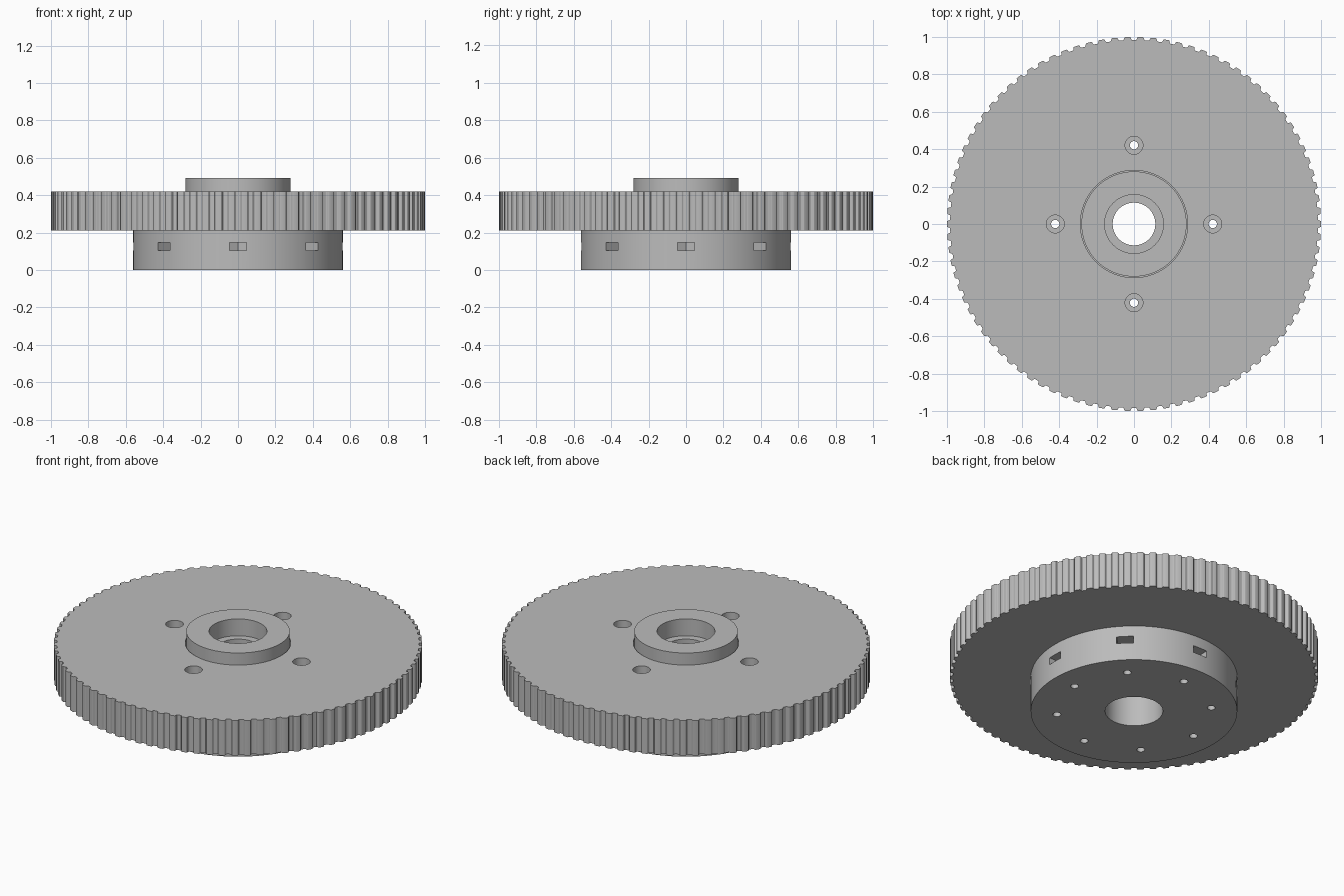
import bpy, bmesh
from math import pi, cos, sin, radians

cube = bpy.data.objects.get("Cube")
if cube:
    bpy.data.objects.remove(cube, do_unlink=True)

grey = bpy.data.materials.new("plain_grey")
grey.use_nodes = True
colour = (0.5, 0.5, 0.5, 1)
grey.diffuse_color = colour
grey.node_tree.nodes["Principled BSDF"].inputs["Base Color"].default_value = colour

GEAR_BASE, GEAR_TOP, HUB_TOP = 0.211, 0.421, 0.491
BOLT_R, TEETH = 0.421, 90


def make_object(name, bm):
    bmesh.ops.recalc_face_normals(bm, faces=bm.faces)
    mesh = bpy.data.meshes.new(name)
    bm.to_mesh(mesh)
    bm.free()
    mesh.materials.append(grey)
    obj = bpy.data.objects.new(name, mesh)
    bpy.context.collection.objects.link(obj)
    return obj


def prism(name, outline, z0, z1):
    """Extrude a flat outline from z0 up to z1."""
    bm = bmesh.new()
    face = bm.faces.new([bm.verts.new((x, y, z0)) for x, y in outline])
    top = bmesh.ops.extrude_face_region(bm, geom=[face])["geom"]
    bmesh.ops.translate(bm, vec=(0, 0, z1 - z0),
                        verts=[v for v in top if isinstance(v, bmesh.types.BMVert)])
    return make_object(name, bm)


def circle(r, n, cx=0, cy=0):
    return [(cx + r * cos(2 * pi * i / n), cy + r * sin(2 * pi * i / n)) for i in range(n)]


def lathe(name, profile, n):
    """Spin a closed (radius, height) profile about z."""
    bm = bmesh.new()
    rings = [[bm.verts.new((x, y, z)) for x, y in circle(r, n)] for r, z in profile]
    for a, b in zip(rings, rings[1:] + rings[:1]):
        for i in range(n):
            j = (i + 1) % n
            bm.faces.new((a[i], a[j], b[j], b[i]))
    return make_object(name, bm)


def cut(target, cutter):
    """Subtract the cutter for good, then discard it."""
    mod = target.modifiers.new("cut", "BOOLEAN")
    mod.operation, mod.solver, mod.object = "DIFFERENCE", "EXACT", cutter
    bpy.context.view_layer.objects.active = target
    bpy.ops.object.modifier_apply(modifier=mod.name)
    bpy.data.objects.remove(cutter, do_unlink=True)


def polar(angle, radial, across=0):
    return (radial * cos(angle) - across * sin(angle),
            radial * sin(angle) + across * cos(angle))


# Toothed ring: rounded trapezoid grooves (half width, depth) around the rim
groove = [(0.0229, 0), (0.0204, 0.0006), (0.0184, 0.0022), (0.0175, 0.0038),
          (0.0142, 0.0129), (0.0127, 0.0151), (0.0105, 0.0164), (0.0087, 0.0167)]
rim = []
for i in range(TEETH):
    a = -pi / 2 + 2 * pi * i / TEETH
    rim += [polar(a, cos(w) - d, -w) for w, d in groove]
    rim += [polar(a, cos(w) - d, w) for w, d in reversed(groove)]
gear = prism("toothed_ring", rim, GEAR_BASE, GEAR_TOP)
cut(gear, prism("centre_cutter", circle(0.2865, 128), 0.1, 0.6))

# Flange and hub with a stepped bore
hub = lathe("flanged_hub", [
    (0.157, 0), (0.561, 0), (0.561, GEAR_BASE), (0.281, GEAR_BASE),
    (0.281, HUB_TOP), (0.157, HUB_TOP), (0.157, 0.39), (0.114, 0.39),
    (0.114, 0.365), (0.157, 0.365)], 128)

# Bolt holes, with radial nut slots in the flange and sunk heads in the ring
for i in range(8):
    a = i * pi / 4
    cx, cy = polar(a, BOLT_R)
    half = 0.046
    tip = half * 2 / 3 ** 0.5
    slot = [polar(a, r, s) for r, s in [
        (0.7, -half), (0.7, half), (BOLT_R - tip / 2, half),
        (BOLT_R - tip, 0), (BOLT_R - tip / 2, -half)]]
    cut(hub, prism("slot_cutter", slot, 0.105, 0.147))
    cut(hub, prism("hole_cutter", circle(0.022, 24, cx, cy), -0.1, 0.3))
    if i % 2 == 0:
        cut(gear, prism("hole_cutter", circle(0.022, 24, cx, cy), 0.1, 0.6))
        cut(gear, prism("head_cutter", circle(0.048, 32, cx, cy), 0.32, 0.6))

# Smooth round walls, crisp edges
for obj in (gear, hub):
    bpy.ops.object.select_all(action="DESELECT")
    obj.select_set(True)
    bpy.context.view_layer.objects.active = obj
    bpy.ops.object.shade_smooth_by_angle(angle=radians(20))
